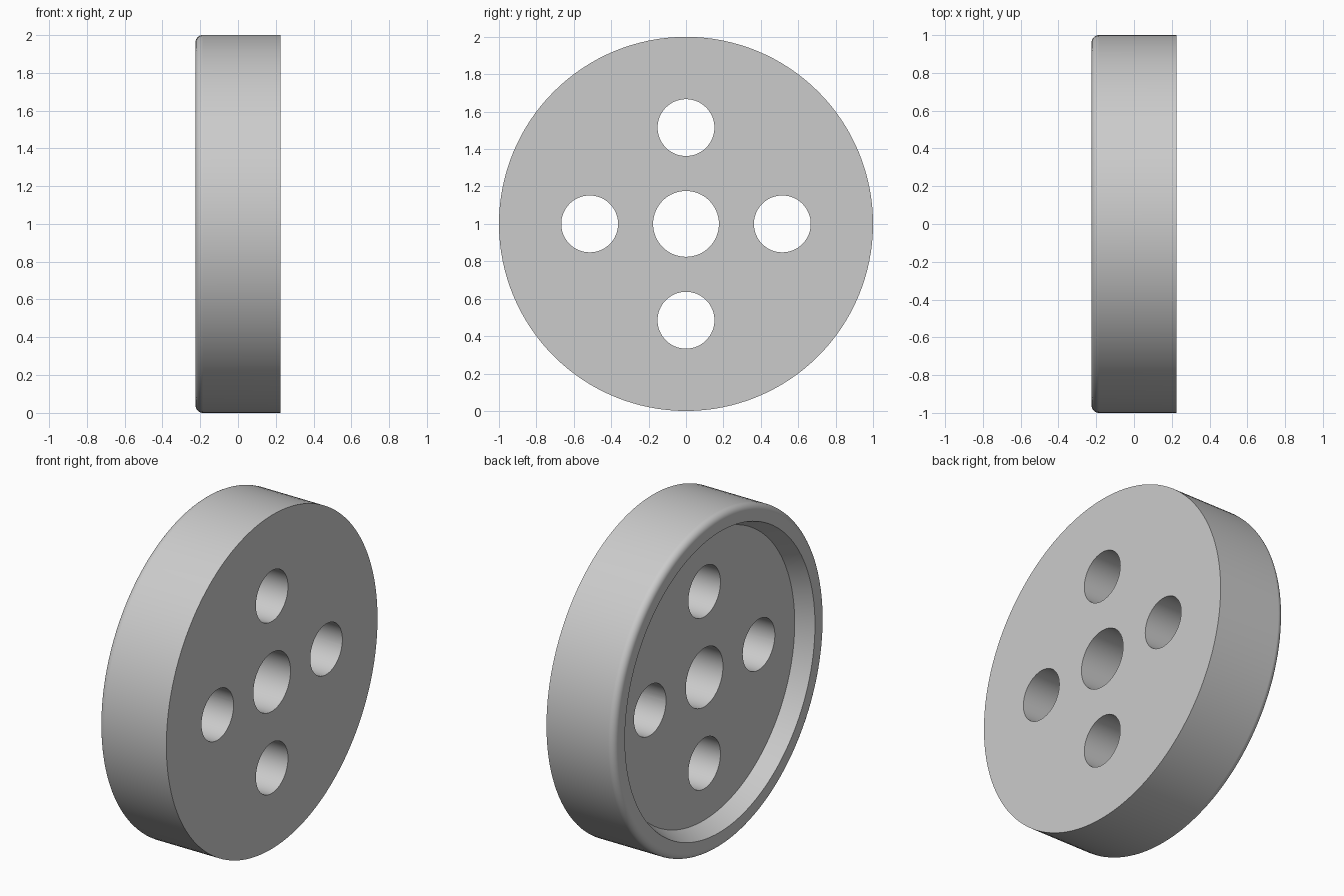
import bpy, bmesh, math

if "Cube" in bpy.data.objects:
    bpy.data.objects.remove(bpy.data.objects["Cube"])

SEGMENTS = 128
HALF_WIDTH = 0.225
RADIUS = 1.0
FILLET = 0.04
CENTRE_Z = 1.0


def add_lathe(name, profile, segments):
    """Spin (x, radius) points around the x axis and cap both ends."""
    bm = bmesh.new()
    rings = []
    for x, r in profile:
        angles = [2 * math.pi * i / segments for i in range(segments)]
        rings.append([bm.verts.new((x, r * math.cos(a), r * math.sin(a))) for a in angles])
    for a, b in zip(rings, rings[1:]):
        for i in range(segments):
            j = (i + 1) % segments
            bm.faces.new((a[i], a[j], b[j], b[i]))
    bm.faces.new(rings[0])
    bm.faces.new(rings[-1])
    bmesh.ops.recalc_face_normals(bm, faces=bm.faces[:])
    mesh = bpy.data.meshes.new(name)
    bm.to_mesh(mesh)
    bm.free()
    obj = bpy.data.objects.new(name, mesh)
    bpy.context.collection.objects.link(obj)
    obj.location.z = CENTRE_Z
    return obj


grey = bpy.data.materials.new("light grey")
grey.diffuse_color = (0.6, 0.6, 0.6, 1.0)
grey.use_nodes = True
grey.node_tree.nodes["Principled BSDF"].inputs["Base Color"].default_value = grey.diffuse_color

# Wheel body: recessed floor, tapered recess wall, flat rim, rounded corner, tread
profile = [(-0.122, 0.855), (-HALF_WIDTH, 0.90)]
for k in range(9):
    t = math.pi / 2 * k / 8
    profile.append((-HALF_WIDTH + FILLET * (1 - math.cos(t)),
                    RADIUS - FILLET * (1 - math.sin(t))))
profile.append((HALF_WIDTH, RADIUS))
wheel = add_lathe("wheel", profile, SEGMENTS)
wheel.data.materials.append(grey)

# Axle hole and four surrounding holes
holes = [(0, 0, 0.176)]
for k in range(4):
    a = k * math.pi / 2
    holes.append((0.515 * math.cos(a), 0.515 * math.sin(a), 0.152))
for n, (y, z, r) in enumerate(holes):
    cutter = add_lathe(f"hole_cutter_{n}", [(-0.5, r), (0.5, r)], 64)
    cutter.location = (0, y, CENTRE_Z + z)
    cutter.data.materials.append(grey)
    cutter.hide_render = True
    cut = wheel.modifiers.new(f"hole_{n}", 'BOOLEAN')
    cut.operation = 'DIFFERENCE'
    cut.solver = 'EXACT'
    cut.object = cutter

# Apply the holes and discard the cutters
bpy.context.view_layer.update()
bpy.context.view_layer.objects.active = wheel
wheel.select_set(True)
for mod in list(wheel.modifiers):
    cutter = mod.object
    bpy.ops.object.modifier_apply(modifier=mod.name)
    bpy.data.objects.remove(cutter)

# Smooth round surfaces, keep the machined edges crisp
bpy.ops.object.shade_smooth_by_angle(angle=math.radians(30))
weighted = wheel.modifiers.new("even_shading", 'WEIGHTED_NORMAL')
weighted.keep_sharp = True
